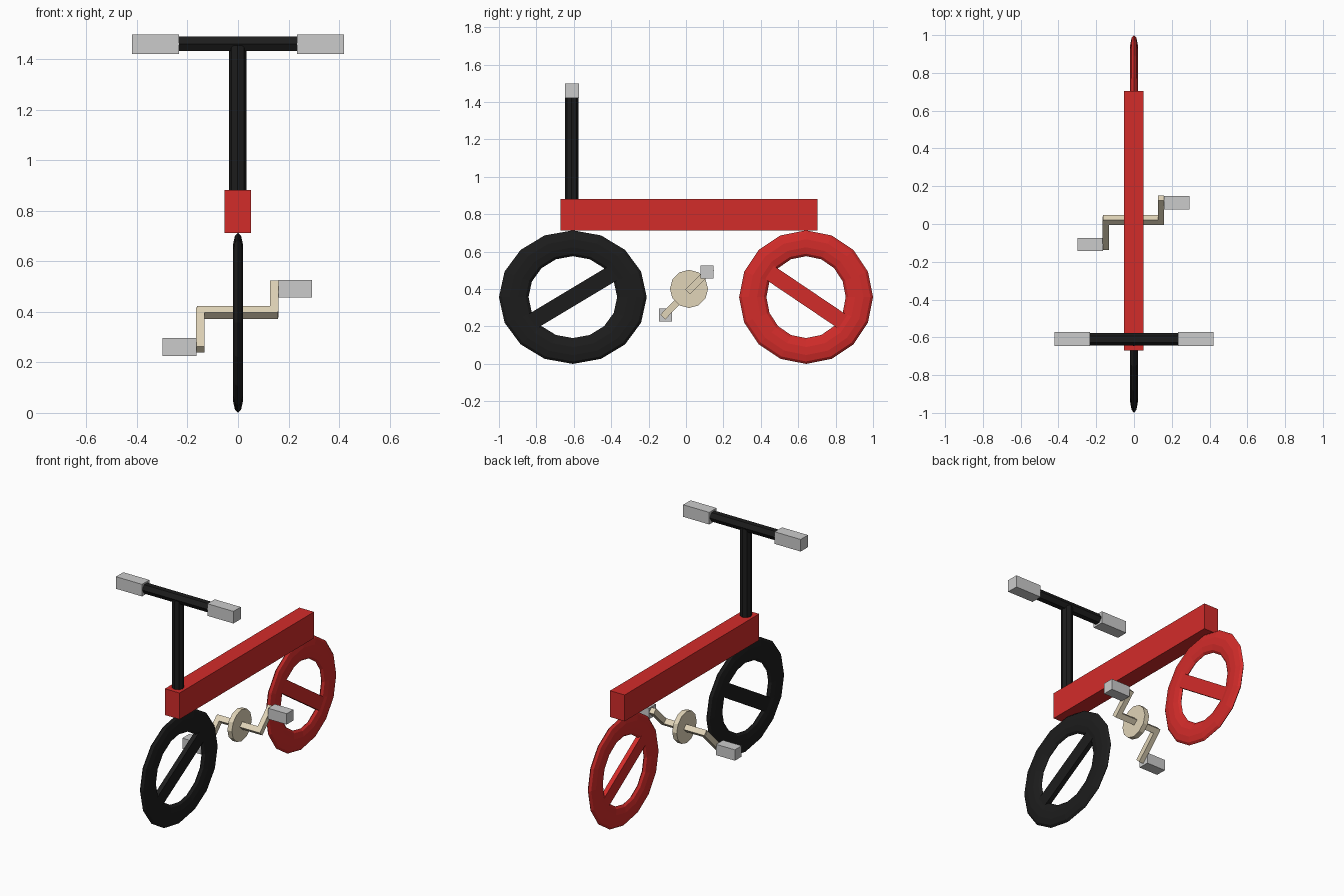
import bpy, bmesh
from math import cos, sin, pi, radians, atan2, hypot
from mathutils import Matrix

if "Cube" in bpy.data.objects:
    bpy.data.objects.remove(bpy.data.objects["Cube"])


def material(name, rgb):
    m = bpy.data.materials.new(name)
    m.diffuse_color = (*rgb, 1)
    m.use_nodes = True
    m.node_tree.nodes["Principled BSDF"].inputs["Base Color"].default_value = m.diffuse_color
    return m


RED = material("red", (0.65, 0.025, 0.023))
BLACK = material("black", (0.012, 0.012, 0.012))
CREAM = material("cream", (0.75, 0.66, 0.48))


def finish(name, bm, mat=None):
    bmesh.ops.recalc_face_normals(bm, faces=bm.faces)
    me = bpy.data.meshes.new(name)
    bm.to_mesh(me)
    bm.free()
    ob = bpy.data.objects.new(name, me)
    bpy.context.collection.objects.link(ob)
    if mat:
        me.materials.append(mat)
    return ob


def box(name, centre, size, mat=None, tilt=0):
    """Box turned about the x axis by tilt."""
    bm = bmesh.new()
    bmesh.ops.create_cube(bm, size=1, matrix=Matrix.Translation(centre)
                          @ Matrix.Rotation(tilt, 4, 'X')
                          @ Matrix.Diagonal((*size, 1)))
    return finish(name, bm, mat)


def rod(name, centre, r, length, sides, mat, along_x=False):
    bm = bmesh.new()
    turn = Matrix.Rotation(pi / 2, 4, 'Y') if along_x else Matrix()
    bmesh.ops.create_cone(bm, cap_ends=True, segments=sides, radius1=r, radius2=r, depth=length,
                          matrix=Matrix.Translation(centre) @ turn)
    return finish(name, bm, mat)


def wheel(name, y, z, outer, inner, half_width, mat, major=16, minor=10):
    """Flattened ring; outer and inner are (y radius, z radius)."""
    bm = bmesh.new()
    rings = []
    for i in range(major):
        a = 2 * pi * i / major
        ring = []
        for j in range(minor):
            b = 2 * pi * j / minor
            t = (1 + cos(b)) / 2
            ry = inner[0] + (outer[0] - inner[0]) * t
            rz = inner[1] + (outer[1] - inner[1]) * t
            ring.append(bm.verts.new((half_width * sin(b), y + ry * cos(a), z + rz * sin(a))))
        rings.append(ring)
    for i in range(major):
        p, q = rings[i], rings[(i + 1) % major]
        for j in range(minor):
            k = (j + 1) % minor
            bm.faces.new((p[j], p[k], q[k], q[j]))
    return finish(name, bm, mat)


# wheels, each with one cross bar
wheel("front_wheel", -0.605, 0.357, (0.395, 0.357), (0.237, 0.219), 0.021, BLACK)
box("front_wheel_bar", (0, -0.605, 0.357), (0.03, 0.54, 0.088), BLACK, radians(31))
wheel("rear_wheel", 0.642, 0.357, (0.358, 0.357), (0.212, 0.219), 0.021, RED)
box("rear_wheel_bar", (0, 0.642, 0.357), (0.03, 0.50, 0.085), RED, radians(-34))

# frame beam
box("frame", (-0.001, 0.016, 0.797), (0.105, 1.374, 0.17), RED)

# steering post, handlebar and grips
rod("steering_post", (-0.001, -0.611, 1.165), 0.035, 0.58, 8, BLACK)
rod("handlebar", (0, -0.61, 1.461), 0.033, 0.5, 6, BLACK, True)
for side, s in (("left", -1), ("right", 1)):
    box(side + "_grip", (s * 0.327, -0.609, 1.46), (0.186, 0.075, 0.078))

# crank disc and axle
AY, AZ = 0.021, 0.398
rod("crank_disc", (0, 0.016, 0.401), 0.102, 0.032, 12, CREAM, True)
box("crank_axle", (-0.002, AY, AZ), (0.322, 0.036, 0.036), CREAM, radians(45))

# crank arms and pedals
for side, x, ey, ez, px, py, pz in (("right", 0.143, 0.130, 0.505, 0.227, 0.113, 0.492),
                                    ("left", -0.149, -0.117, 0.258, -0.231, -0.109, 0.261)):
    dy, dz = ey - AY, ez - AZ
    box(side + "_crank_arm", (x, (ey + AY) / 2, (ez + AZ) / 2),
        (0.033, hypot(dy, dz) + 0.02, 0.036), CREAM, atan2(dz, dy))
    box(side + "_pedal", (px, py, pz), (0.134, 0.07, 0.07))
